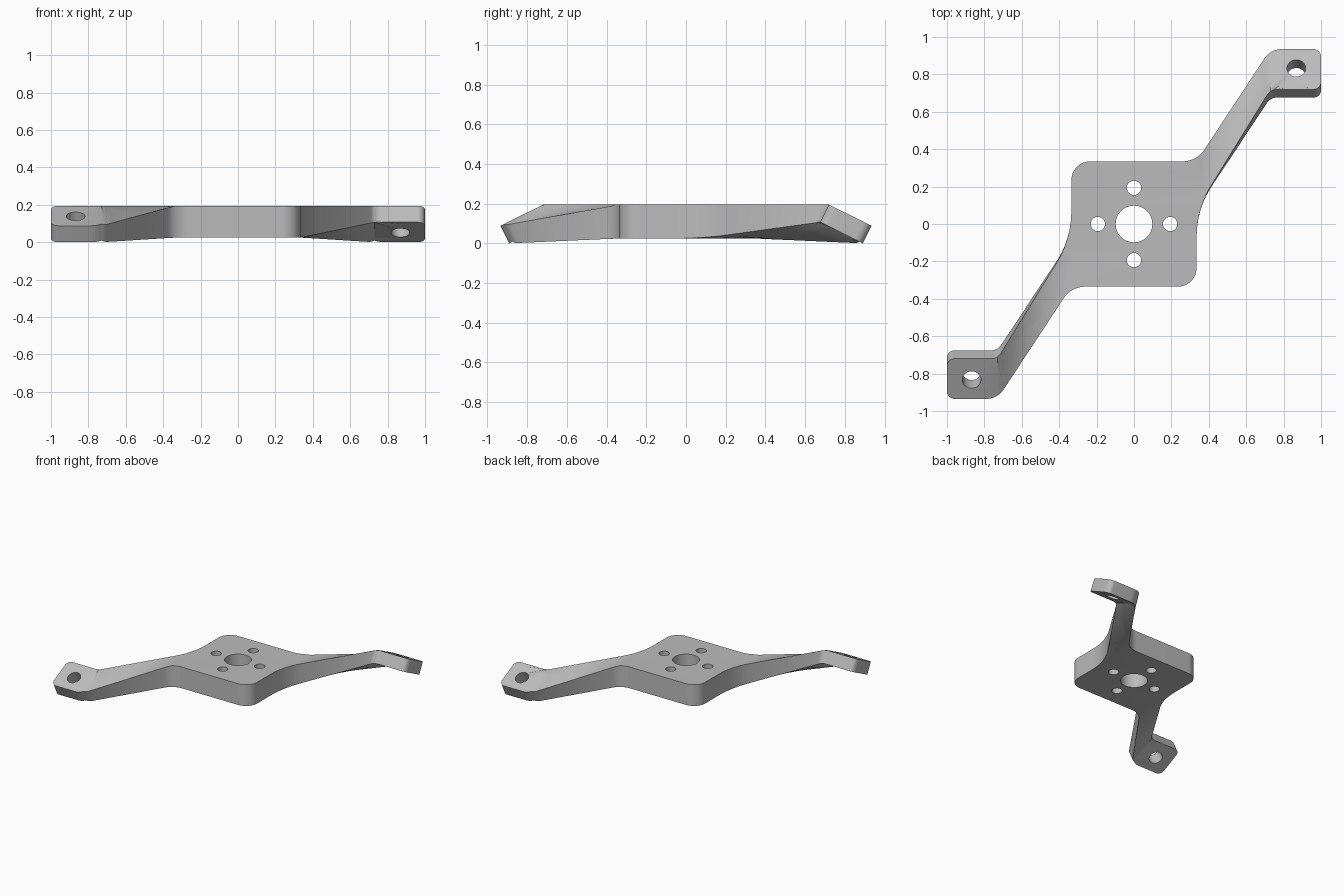
import bpy
import bmesh
import math
from mathutils import Vector

if "Cube" in bpy.data.objects:
    bpy.data.objects.remove(bpy.data.objects["Cube"], do_unlink=True)

TOP = 0.195                    # height of the hub's upper face
HUB, PAD = 0.335, 0.73         # x where the arm starts and where it ends
DROP = 0.107                   # fall of the tilted pad across its width


def fillet(corner, before, after, reach, steps=10):
    """Circular arc that rounds a corner, starting 'reach' away from it."""
    a = corner + (before - corner).normalized() * reach
    b = corner + (after - corner).normalized() * reach
    turn = (corner - a).angle(b - corner)
    w = math.cos(turn / 2)
    pts = []
    for i in range(steps + 1):
        t = i / steps
        f0, f1, f2 = (1 - t) ** 2, 2 * t * (1 - t) * w, t * t
        pts.append((a * f0 + corner * f1 + b * f2) / (f0 + f1 + f2))
    return pts


def circle(x, y, r, squash=1.0, n=40):
    return [Vector((x + r * math.cos(i * math.tau / n),
                    y + r * squash * math.sin(i * math.tau / n))) for i in range(n)]


# Half outline: corner x, corner y, length of rounding along each edge
half = [(HUB, -HUB, 0.1), (HUB, 0.08, 0.15), (PAD, 0.72, 0.035),
        (1, 0.72, 0.04), (1, 0.935, 0.04), (PAD, 0.935, 0.06), (HUB, HUB, 0.075)]
corners = half + [(-x, -y, r) for x, y, r in half]
pts = [Vector((x, y)) for x, y, r in corners]
outline = []
for i, (x, y, r) in enumerate(corners):
    outline += fillet(pts[i], pts[i - 1], pts[(i + 1) % len(pts)], r)

# Bore, four screw holes and one hole in each pad
loops = [outline, circle(0, 0, 0.098)]
for k in range(4):
    a = k * math.pi / 2
    loops.append(circle(0.193 * math.cos(a), 0.193 * math.sin(a), 0.038))
for s in (1, -1):
    loops.append(circle(s * 0.868, s * 0.833, 0.05, 0.9))

# Flat filled plate
curve = bpy.data.curves.new("bracket", "CURVE")
curve.dimensions = "2D"
curve.fill_mode = "BOTH"
curve.extrude = 0.5
for loop in loops:
    spline = curve.splines.new("POLY")
    spline.points.add(len(loop) - 1)
    for p, v in zip(spline.points, loop):
        p.co = (v.x, v.y, 0, 1)
    spline.use_cyclic_u = True
bracket = bpy.data.objects.new("bracket", curve)
bpy.context.collection.objects.link(bracket)
bpy.ops.object.select_all(action="DESELECT")
bracket.select_set(True)
bpy.context.view_layer.objects.active = bracket
bpy.ops.object.convert(target="MESH")

# Slice the arms, then twist them so that the pads tilt outward
bm = bmesh.new()
bm.from_mesh(bracket.data)
bmesh.ops.remove_doubles(bm, verts=bm.verts, dist=0.0001)
SLICES = 16
for s in (1, -1):
    for i in range(SLICES + 1):
        x = HUB + (PAD - HUB) * i / SLICES
        bmesh.ops.bisect_plane(bm, geom=bm.verts[:] + bm.edges[:] + bm.faces[:],
                               plane_co=(s * x, 0, 0), plane_no=(1, 0, 0), dist=0.00001)
for v in bm.verts:
    s = 1 if v.co.x > 0 else -1
    x, y, depth = v.co.x * s, v.co.y * s, 0.5 - v.co.z
    w = min(max((x - HUB) / (PAD - HUB), 0), 1)
    inner = 0.08 + w * (0.72 - 0.08)
    outer = HUB + w * (0.935 - HUB)
    across = max((y - inner) / (outer - inner), 0)
    z = TOP - DROP * w * across
    y -= 0.044 * w * depth
    z -= (0.17 + (0.088 - 0.17) * w) * depth
    v.co = (x * s, y * s, z)
bmesh.ops.recalc_face_normals(bm, faces=bm.faces)
bm.to_mesh(bracket.data)
bm.free()

# Plain grey metal
grey = bpy.data.materials.new("grey metal")
grey.use_nodes = True
colour = (0.5, 0.5, 0.5, 1)
grey.diffuse_color = colour
grey.node_tree.nodes["Principled BSDF"].inputs["Base Color"].default_value = colour
bracket.data.materials.clear()
bracket.data.materials.append(grey)
bpy.ops.object.shade_smooth_by_angle(angle=math.radians(30))
